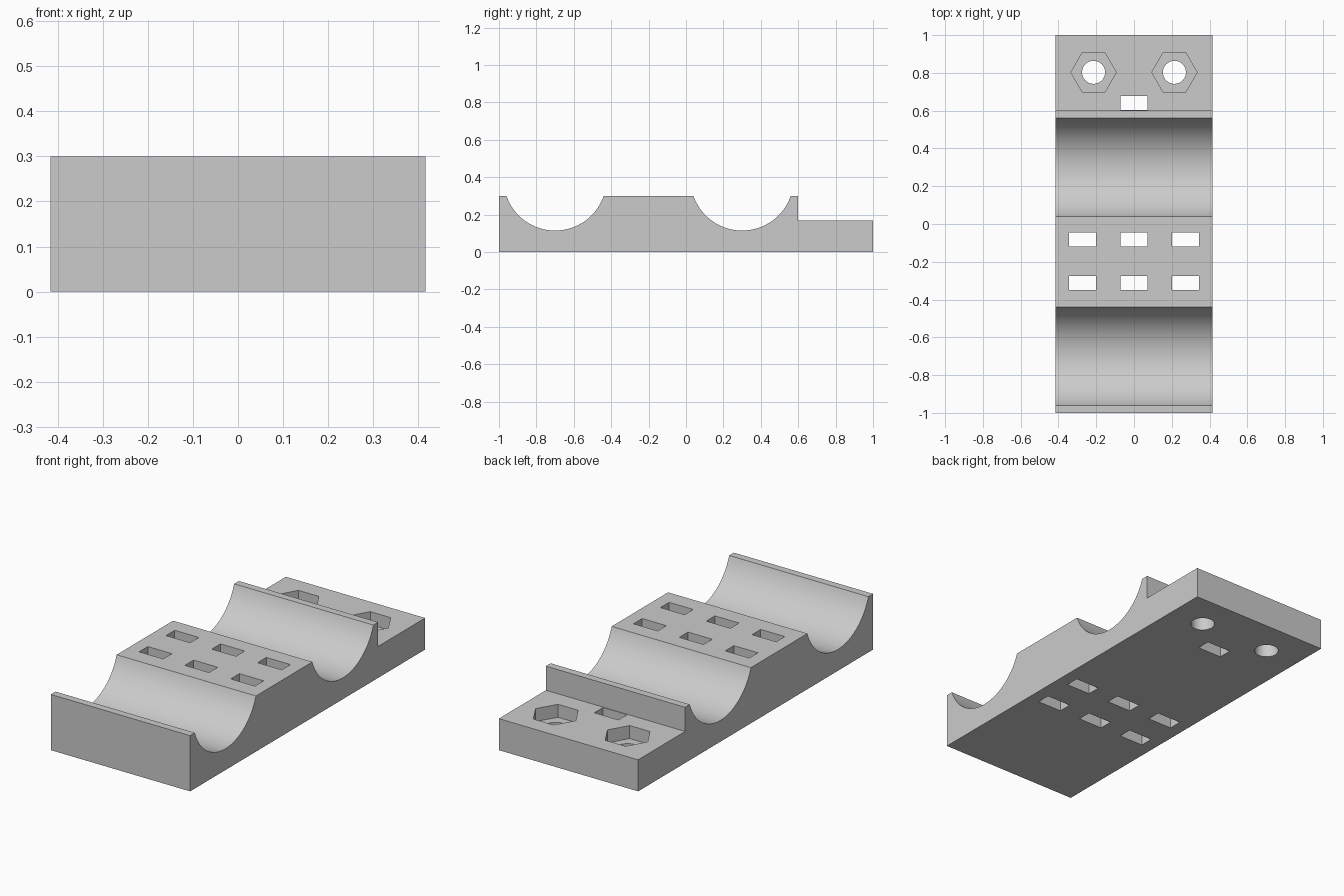
import bpy
import bmesh
import math

cube = bpy.data.objects.get("Cube")
if cube:
    bpy.data.objects.remove(cube, do_unlink=True)

HALF_WIDTH = 0.415
TOP = 0.3
LEDGE = 0.17

grey = bpy.data.materials.new("plain grey")
grey.use_nodes = True
colour = (0.6, 0.6, 0.6, 1)
grey.diffuse_color = colour
grey.node_tree.nodes["Principled BSDF"].inputs["Base Color"].default_value = colour


def groove(centre_y, radius=0.275, centre_z=0.39, steps=48):
    """Arc of a round trough, from its front lip to its back lip."""
    half = math.acos((centre_z - TOP) / radius)
    angles = [-half + 2 * half * i / steps for i in range(steps + 1)]
    return [(centre_y + radius * math.sin(a), centre_z - radius * math.cos(a)) for a in angles]


def prism(name, points, direction):
    """Extrude a closed loop of 3D points into a solid."""
    bm = bmesh.new()
    face = bm.faces.new([bm.verts.new(p) for p in points])
    extruded = bmesh.ops.extrude_face_region(bm, geom=[face])["geom"]
    bmesh.ops.translate(bm, vec=direction, verts=[v for v in extruded if isinstance(v, bmesh.types.BMVert)])
    bmesh.ops.recalc_face_normals(bm, faces=bm.faces)
    mesh = bpy.data.meshes.new(name)
    bm.to_mesh(mesh)
    bm.free()
    mesh.materials.append(grey)
    obj = bpy.data.objects.new(name, mesh)
    bpy.context.collection.objects.link(obj)
    return obj


# Block with two round troughs and a low back ledge
profile = [(-1, 0), (-1, TOP)] + groove(-0.7) + groove(0.3)
profile += [(0.6, TOP), (0.6, LEDGE), (1, LEDGE), (1, 0)]
block = prism("cradle_block", [(-HALF_WIDTH, y, z) for y, z in profile], (2 * HALF_WIDTH, 0, 0))


def cut(name, outline, bottom, top):
    """Subtract an upright prism from the block."""
    cutter = prism(name, [(x, y, bottom) for x, y in outline], (0, 0, top - bottom))
    cutter.hide_render = True
    mod = block.modifiers.new(name, "BOOLEAN")
    mod.operation = "DIFFERENCE"
    mod.solver = "EXACT"
    mod.object = cutter
    bpy.context.view_layer.objects.active = block
    bpy.ops.object.modifier_apply(modifier=name)
    bpy.data.objects.remove(cutter, do_unlink=True)


def rectangle(x, y, half_x=0.072, half_y=0.037):
    return [(x + sx * half_x, y + sy * half_y) for sx, sy in ((-1, -1), (1, -1), (1, 1), (-1, 1))]


def polygon(x, y, radius, sides):
    turns = [2 * math.pi * i / sides for i in range(sides)]
    return [(x + radius * math.cos(t), y + radius * math.sin(t)) for t in turns]


# Strap slots through the middle, and one beside the ledge wall
slots = [(x, y) for y in (-0.083, -0.312) for x in (-0.273, 0, 0.273)] + [(0, 0.6405)]
for x, y in slots:
    cut("strap_slot", rectangle(x, y), -0.1, 0.5)

# Bolt holes with hexagonal nut pockets
for x in (-0.214, 0.214):
    cut("nut_pocket", polygon(x, 0.803, 0.12, 6), LEDGE - 0.07, 0.5)
    cut("bolt_hole", polygon(x, 0.803, 0.061, 40), -0.1, 0.5)

bpy.ops.object.select_all(action="DESELECT")
block.select_set(True)
bpy.context.view_layer.objects.active = block
bpy.ops.object.shade_smooth_by_angle(angle=math.radians(30))
